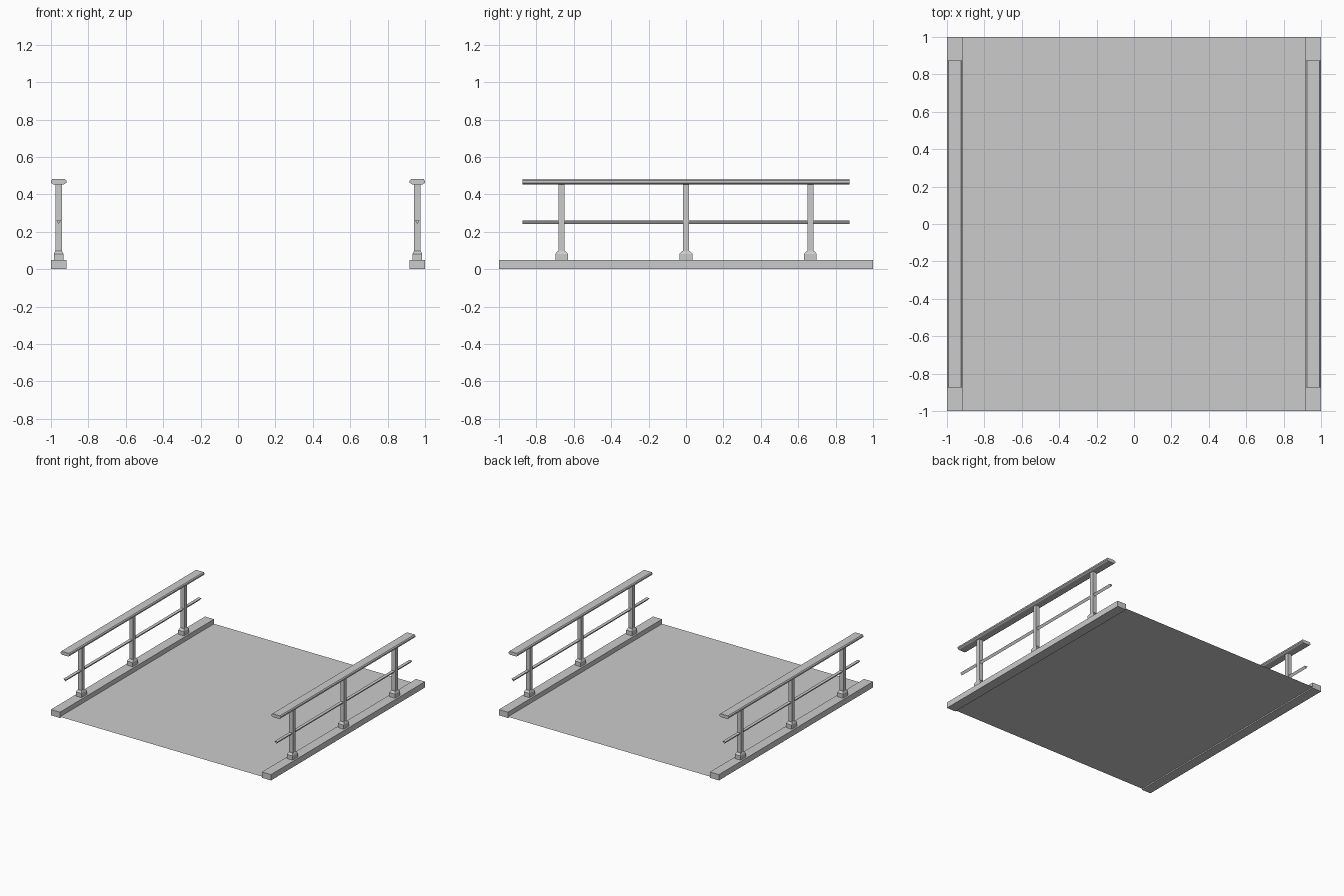
import bpy, bmesh

if "Cube" in bpy.data.objects:
    bpy.data.objects.remove(bpy.data.objects["Cube"])


def make_object(name, bm):
    bmesh.ops.recalc_face_normals(bm, faces=bm.faces)
    mesh = bpy.data.meshes.new(name)
    bm.to_mesh(mesh)
    bm.free()
    obj = bpy.data.objects.new(name, mesh)
    bpy.context.collection.objects.link(obj)
    return obj


def loft(name, rings):
    """Closed solid through a list of matching vertex rings."""
    bm = bmesh.new()
    loops = [[bm.verts.new(p) for p in ring] for ring in rings]
    n = len(loops[0])
    for a, b in zip(loops, loops[1:]):
        for i in range(n):
            j = (i + 1) % n
            bm.faces.new((a[i], a[j], b[j], b[i]))
    bm.faces.new(loops[0])
    bm.faces.new(loops[-1])
    return make_object(name, bm)


def beam(name, cx, profile, half_length):
    """Extrude an x-z profile along y."""
    return loft(name, [[(cx + x, y, z) for x, z in profile]
                       for y in (-half_length, half_length)])


def column(name, cx, cy, levels):
    """Stack rectangular sections given as (z, half x, half y)."""
    return loft(name, [[(cx + sx * hx, cy + sy * hy, z)
                        for sx, sy in ((-1, -1), (1, -1), (1, 1), (-1, 1))]
                       for z, hx, hy in levels])


KERB = [(-0.041, 0), (0.041, 0), (0.041, 0.048), (-0.041, 0.048)]
HANDRAIL = [(-0.029, 0.454), (0.029, 0.454), (0.041, 0.462), (0.041, 0.473),
            (0.034, 0.481), (-0.034, 0.481), (-0.041, 0.473), (-0.041, 0.462)]
MID_RAIL = [(0, 0.242), (0.013, 0.261), (-0.013, 0.261)]

# Thin walkway deck
bm = bmesh.new()
bm.faces.new([bm.verts.new((x, y, 0.01)) for x, y in
              ((-0.918, -1), (0.918, -1), (0.918, 1), (-0.918, 1))])
make_object("deck", bm)

# Kerb and railing on each side
for side, label in ((-1, "left"), (1, "right")):
    beam(f"{label}_kerb", side * 0.959, KERB, 1.0)
    beam(f"{label}_handrail", side * 0.959, HANDRAIL, 0.875)
    beam(f"{label}_mid_rail", side * 0.959, MID_RAIL, 0.875)
    for i, y in enumerate((-0.665, 0, 0.665)):
        column(f"{label}_post_{i}", side * 0.959, y,
               [(0.09, 0.017, 0.016), (0.456, 0.017, 0.016)])
        column(f"{label}_post_base_{i}", side * 0.959, y,
               [(0.046, 0.026, 0.034), (0.082, 0.026, 0.034), (0.098, 0.018, 0.02)])
